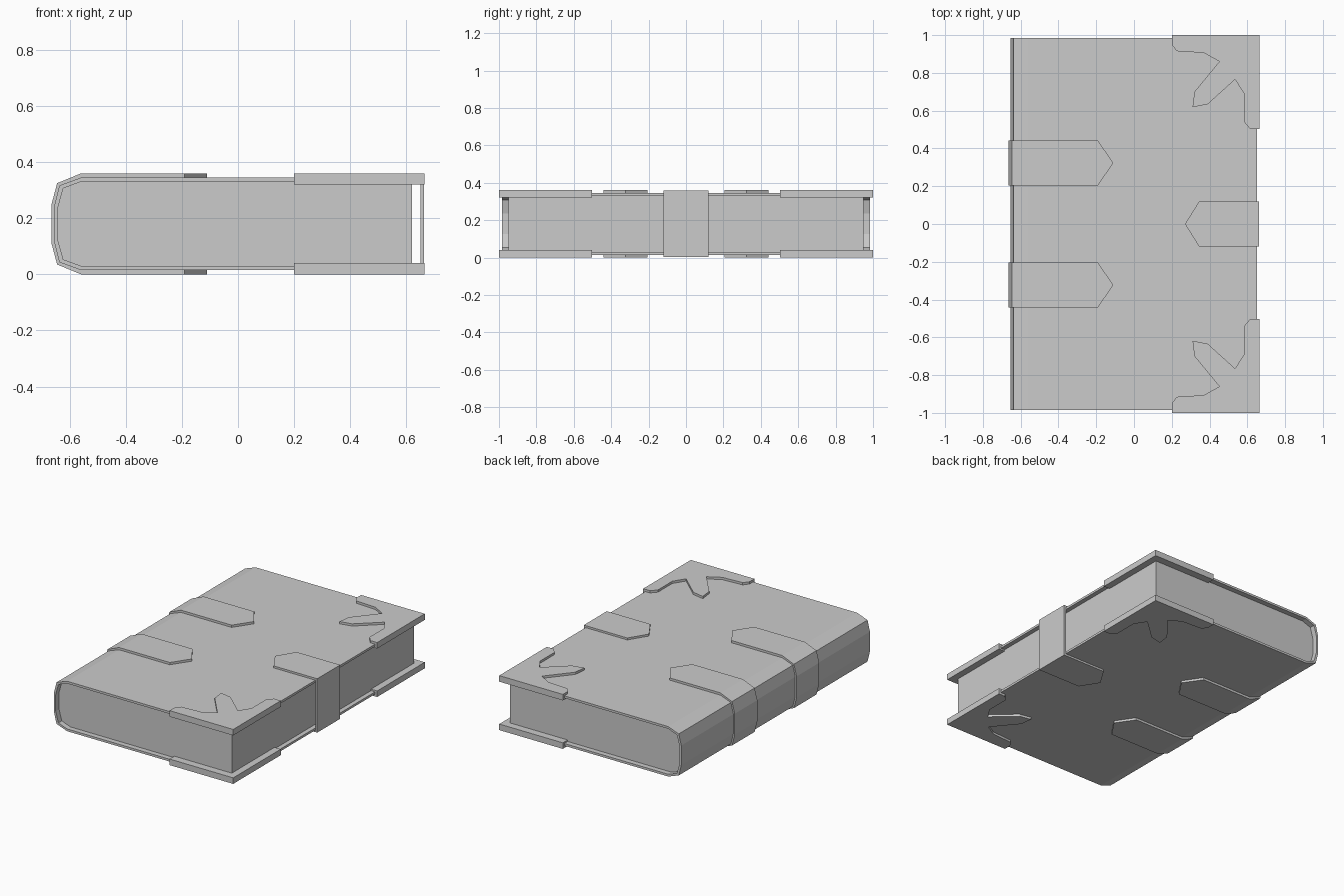
import bpy, bmesh

if "Cube" in bpy.data.objects:
    bpy.data.objects.remove(bpy.data.objects["Cube"])

MID = 0.18  # half of the book's thickness


def finish(name, bm):
    bmesh.ops.remove_doubles(bm, verts=bm.verts, dist=1e-5)
    bmesh.ops.recalc_face_normals(bm, faces=bm.faces)
    mesh = bpy.data.meshes.new(name)
    bm.to_mesh(mesh)
    bm.free()
    obj = bpy.data.objects.new(name, mesh)
    bpy.context.collection.objects.link(obj)
    return obj


def prism(name, points, offset):
    """Extrude a flat outline of 3D points along an offset."""
    bm = bmesh.new()
    face = bm.faces.new([bm.verts.new(p) for p in points])
    out = bmesh.ops.extrude_face_region(bm, geom=[face], use_keep_orig=True)
    verts = [g for g in out["geom"] if isinstance(g, bmesh.types.BMVert)]
    bmesh.ops.translate(bm, verts=verts, vec=offset)
    return finish(name, bm)


def wrap(half):
    """Mirror an upper half path (x, height above middle) to the lower half."""
    return [(x, MID + h) for x, h in half] + [(x, MID - h) for x, h in reversed(half)]


def band(name, outer, inner, half_widths, y=0.0):
    """Bent strip with thickness, following outer and inner wrapped paths."""
    bm = bmesh.new()
    widths = half_widths + half_widths[::-1]
    rings = []
    for (xo, zo), (xi, zi), w in zip(wrap(outer), wrap(inner), widths):
        rings.append([bm.verts.new(c) for c in
                      ((xo, y - w, zo), (xo, y + w, zo), (xi, y + w, zi), (xi, y - w, zi))])
    for a, b in zip(rings, rings[1:]):
        for i in range(4):
            j = (i + 1) % 4
            bm.faces.new((a[i], a[j], b[j], b[i]))
    bm.faces.new(rings[0])
    bm.faces.new(rings[-1])
    return finish(name, bm)


# Half profiles of the rounded spine, from page side to strap side
spine_inner = [(-0.56, 0.15), (-0.623, 0.127), (-0.643, 0.055)]
spine_outer = [(-0.56, 0.165), (-0.637, 0.137), (-0.655, 0.065)]
strap_outer = [(-0.56, 0.18), (-0.645, 0.145), (-0.665, 0.07)]

# Cover
band("cover", [(0.65, 0.165)] + spine_outer, [(0.65, 0.15)] + spine_inner, [0.985] * 4)

# Page block
pages = wrap([(0.62, 0.15)] + spine_inner)
prism("pages", [(x, -0.95, z) for x, z in pages], (0, 1.9, 0))

# Pointed straps around the spine
for side, y in (("front", -0.323), ("back", 0.323)):
    band("spine_strap_" + side,
         [(-0.11, 0.18), (-0.19, 0.18)] + strap_outer,
         [(-0.11, 0.165), (-0.19, 0.165)] + spine_outer,
         [0, 0.118, 0.118, 0.118, 0.118], y)

# Clasp around the opening edge
band("clasp",
     [(0.27, 0.178), (0.345, 0.178), (0.663, 0.178)],
     [(0.27, 0.165), (0.345, 0.165), (0.65, 0.165)],
     [0, 0.12, 0.12])

# Ornamental corner guards
corner = [(0.2, 1), (0.2, 0.95), (0.226, 0.915), (0.37, 0.906), (0.452, 0.86),
          (0.32, 0.7), (0.31, 0.618), (0.39, 0.634), (0.535, 0.765), (0.583, 0.69),
          (0.583, 0.54), (0.615, 0.503), (0.665, 0.503), (0.665, 1)]
for level, z in (("bottom", 0.0), ("top", 0.32)):
    for side, s in (("front", -1), ("back", 1)):
        prism(f"corner_guard_{level}_{side}", [(x, s * y, z) for x, y in corner], (0, 0, 0.04))
